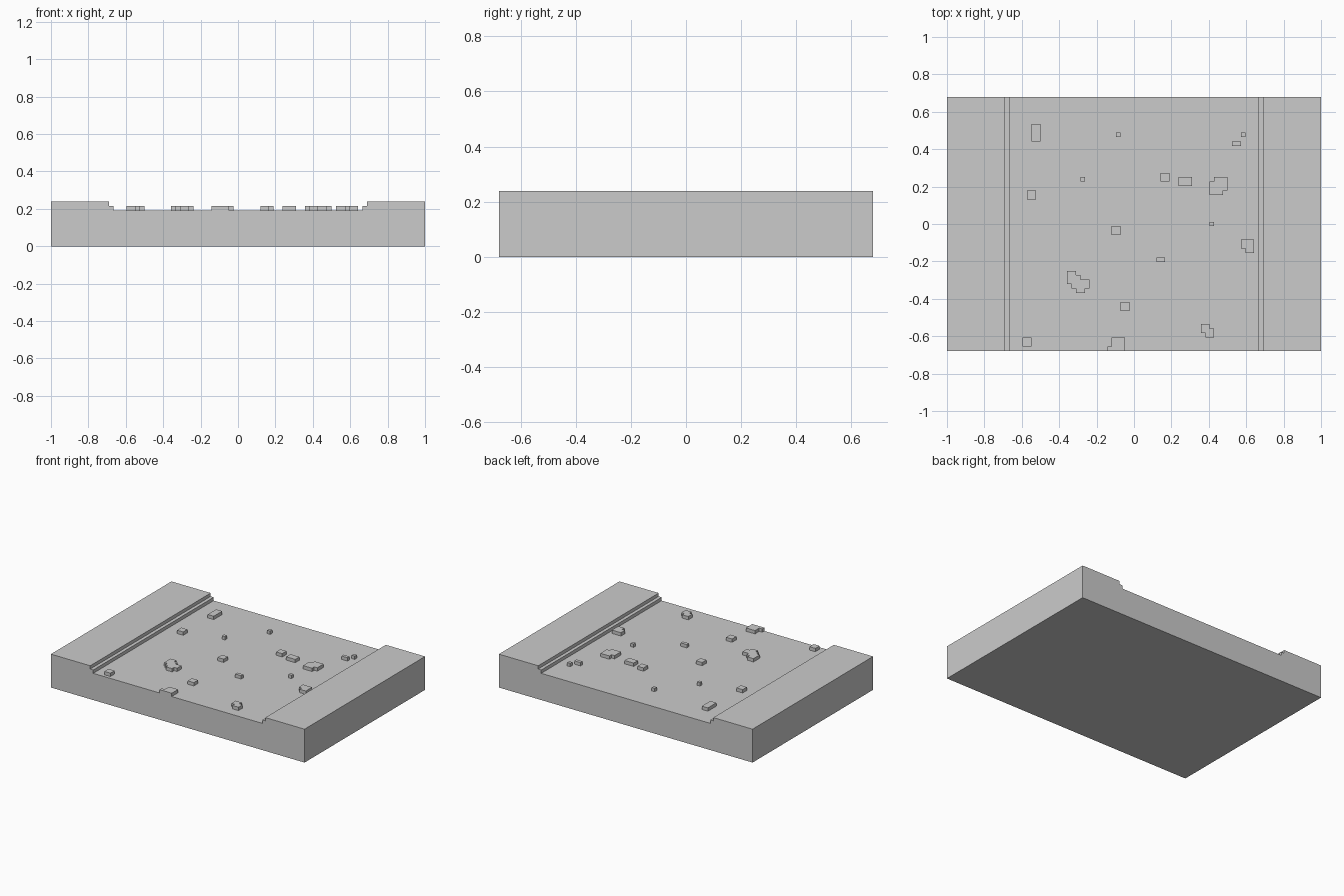
import bpy, bmesh

if "Cube" in bpy.data.objects:
    bpy.data.objects.remove(bpy.data.objects["Cube"])

V = 2 / 84            # one block unit
NX, NY = 84, 57       # footprint in blocks


def prism(name, pts, offset, open_base=False):
    """Extrude a closed outline by an offset vector; optionally drop the base face."""
    bm = bmesh.new()
    base = bm.faces.new([bm.verts.new(p) for p in pts])
    top = bmesh.ops.extrude_face_region(bm, geom=[base], use_keep_orig=True)
    verts = [g for g in top["geom"] if isinstance(g, bmesh.types.BMVert)]
    bmesh.ops.translate(bm, verts=verts, vec=offset)
    bmesh.ops.recalc_face_normals(bm, faces=bm.faces)
    if open_base:
        bmesh.ops.delete(bm, geom=[base], context='FACES_ONLY')
    mesh = bpy.data.meshes.new(name)
    bm.to_mesh(mesh)
    bm.free()
    obj = bpy.data.objects.new(name, mesh)
    bpy.context.collection.objects.link(obj)
    return obj


# Ground slab: stepped channel profile, mirrored about x = 0, run along y
half = [(0, 0), (0, 10), (13, 10), (13, 9), (14, 9), (14, 8)]
profile = half + [(NX - x, z) for x, z in reversed(half)]
prism("channel_bed",
      [(x * V - 1, -NY * V / 2, z * V) for x, z in profile], (0, NY * V, 0))


def rock(name, outline):
    pts = [(x * V - 1, (y - NY / 2) * V, 8 * V) for x, y in outline]
    prism(name, pts, (0, 0, V), open_base=True)


# Small rectangular rocks: column, row, width, depth in blocks
small = [
    (19, 47, 2, 4), (38, 48, 1, 1), (66, 48, 1, 1), (64, 46, 2, 1),
    (30, 38, 1, 1), (48, 38, 2, 2), (52, 37, 3, 2), (18, 34, 2, 2),
    (59, 28, 1, 1), (37, 26, 2, 2), (47, 20, 2, 1), (39, 9, 2, 2),
    (17, 1, 2, 2),
]
for i, (x, y, w, d) in enumerate(small):
    rock(f"small_rock_{i + 1}", [(x, y), (x + w, y), (x + w, y + d), (x, y + d)])

# Irregular rocks with stepped outlines
rock("large_rock_right", [(59, 35), (62, 35), (62, 36), (63, 36), (63, 39),
                          (60, 39), (60, 38), (59, 38)])
rock("edge_rock_right", [(67, 22), (69, 22), (69, 25), (66, 25), (66, 23), (67, 23)])
rock("large_rock_left", [(29, 13), (31, 13), (31, 14), (32, 14), (32, 16), (30, 16),
                         (30, 17), (29, 17), (29, 18), (27, 18), (27, 15), (28, 15),
                         (28, 14), (29, 14)])
rock("front_right_rock", [(58, 3), (60, 3), (60, 5), (59, 5), (59, 6), (57, 6),
                          (57, 4), (58, 4)])
rock("front_edge_rock", [(36, 0), (40, 0), (40, 3), (37, 3), (37, 1), (36, 1)])
